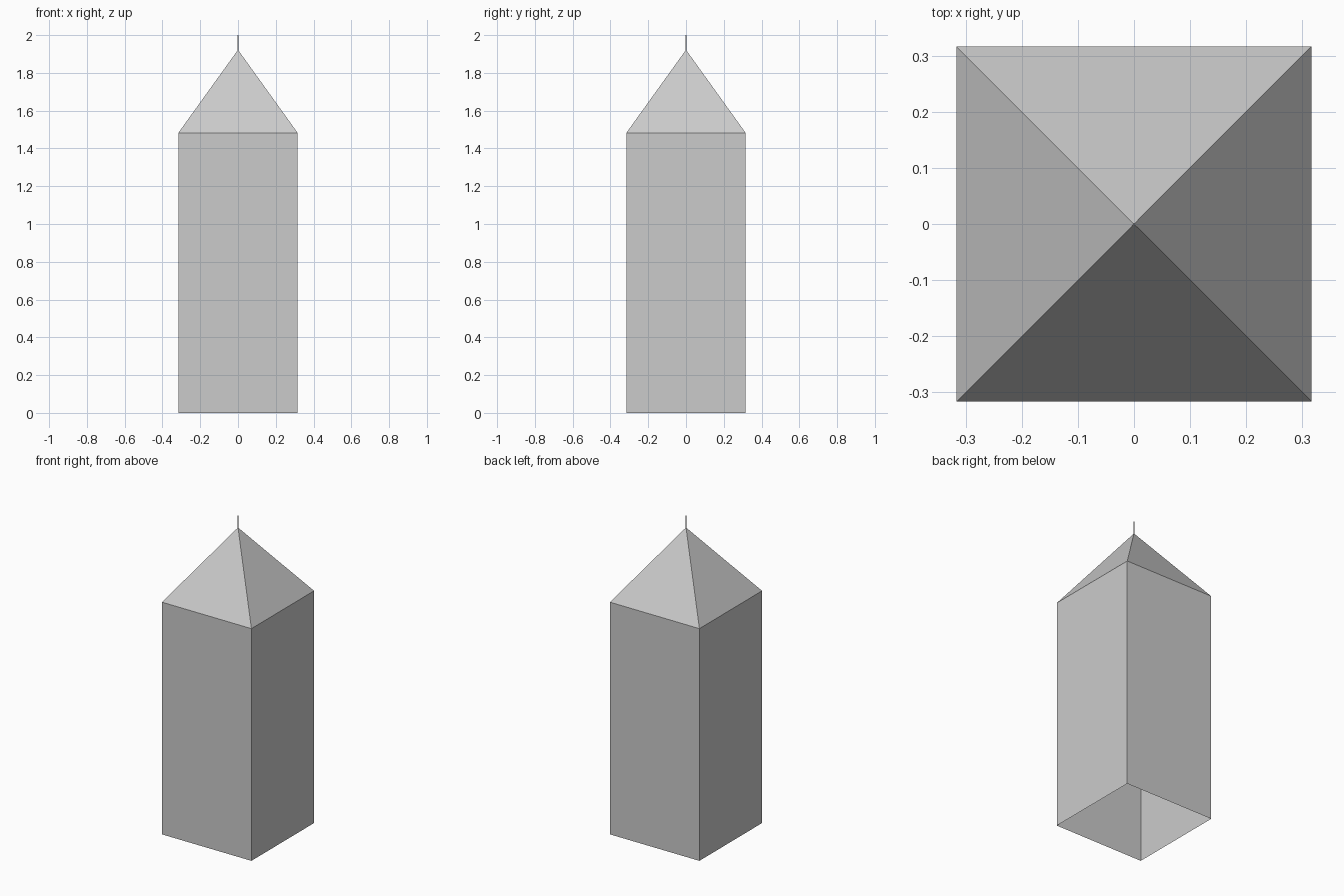
import bpy
import bmesh
from math import pi, sqrt
from mathutils import Matrix

if "Cube" in bpy.data.objects:
    bpy.data.objects.remove(bpy.data.objects["Cube"])

HALF, EAVE, APEX, TOP = 0.316, 1.482, 1.922, 2.0


def square_cone(name, r1, r2, z0, z1, caps):
    """Four-sided cone or prism aligned to the axes; r1 and r2 are half widths."""
    bm = bmesh.new()
    place = Matrix.Translation((0, 0, (z0 + z1) / 2)) @ Matrix.Rotation(pi / 4, 4, 'Z')
    bmesh.ops.create_cone(bm, cap_ends=caps, segments=4, radius1=r1 * sqrt(2),
                          radius2=r2 * sqrt(2), depth=z1 - z0, matrix=place)
    bmesh.ops.remove_doubles(bm, verts=bm.verts, dist=1e-5)
    mesh = bpy.data.meshes.new(name)
    bm.to_mesh(mesh)
    bm.free()
    obj = bpy.data.objects.new(name, mesh)
    bpy.context.collection.objects.link(obj)
    return obj


# Hollow tower walls, open underneath
square_cone("tower_walls", HALF, HALF, 0, EAVE, False)
# Pyramid roof sitting on the walls
square_cone("pyramid_roof", HALF, 0, EAVE, APEX, False)
# Hair-thin spike on the peak
square_cone("roof_spike", 0.0015, 0.0015, APEX - 0.002, TOP, True)
